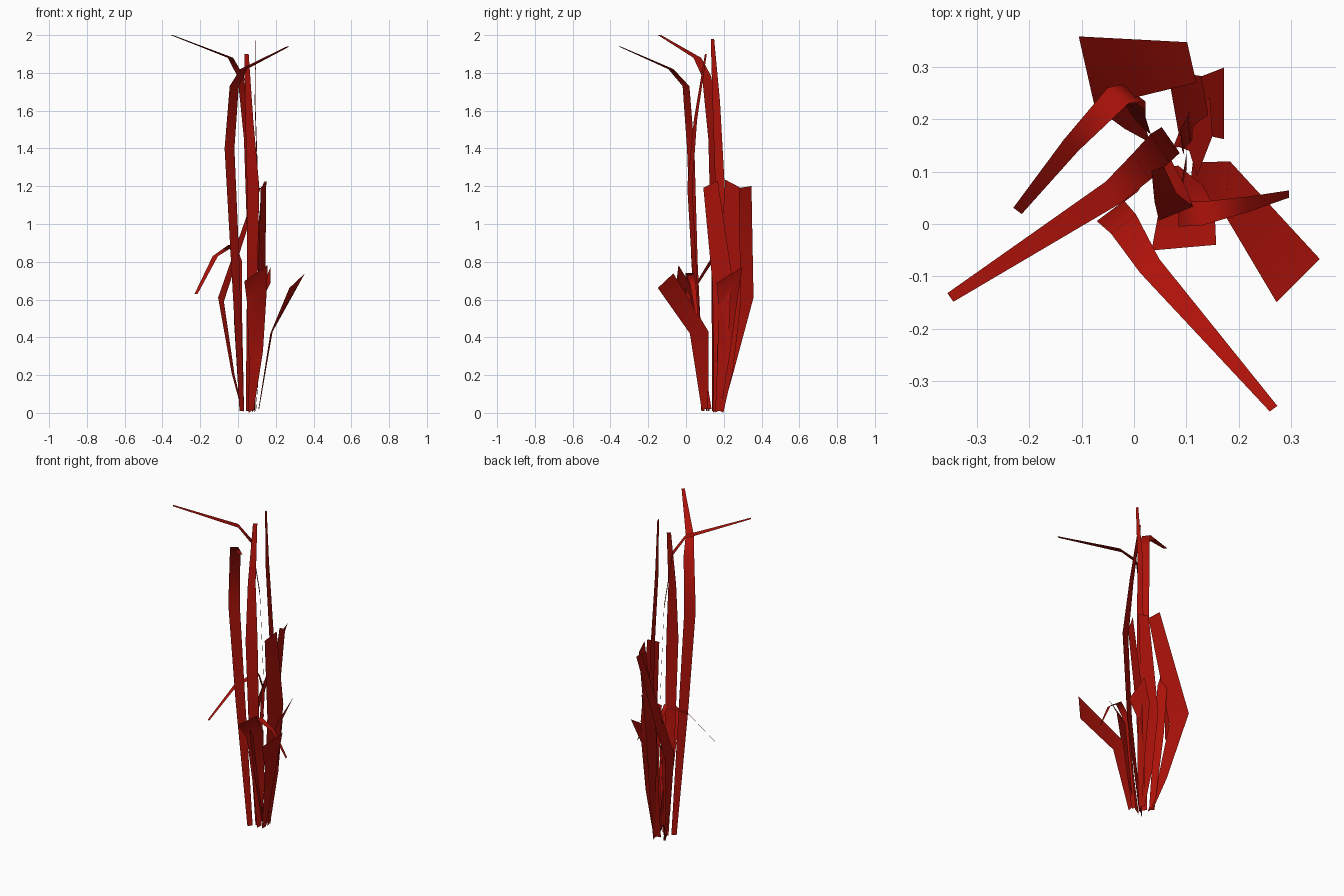
import bpy
from mathutils import Vector

red = bpy.data.materials.new("leaf_red")
red.diffuse_color = (0.42, 0.006, 0.003, 1)


def blade(name, across, sections, tip_across=None):
    """Leaf strip: sections are (x, y, z, width), across is the width direction."""
    verts = []
    for i, (x, y, z, w) in enumerate(sections):
        last = i == len(sections) - 1
        d = Vector(tip_across if last and tip_across else across).normalized()
        c = Vector((x, y, z))
        verts += [c - d * w / 2, c + d * w / 2]
    faces = [(2 * i, 2 * i + 1, 2 * i + 3, 2 * i + 2) for i in range(len(sections) - 1)]
    mesh = bpy.data.meshes.new(name)
    mesh.from_pydata(verts, [], faces)
    mesh.shade_smooth()
    mesh.materials.append(red)
    bpy.context.collection.objects.link(bpy.data.objects.new(name, mesh))


# Tall leaves with bent-over tips
blade("tall_leaf_left", (0.57, -0.82, 0), [
    (0.05, 0.15, 0.01, 0.03), (0.07, 0.16, 0.8, 0.06), (0.05, 0.145, 1.45, 0.065),
    (0.015, 0.11, 1.78, 0.06), (-0.04, 0.06, 1.88, 0.05), (-0.35, -0.14, 2.0, 0.02)])
blade("tall_leaf_front", (0.8, 0.6, 0), [
    (0.02, 0.09, 0.01, 0.03), (-0.015, 0.045, 0.8, 0.055), (-0.045, 0.025, 1.4, 0.065),
    (-0.02, 0.0, 1.73, 0.06), (0.03, -0.08, 1.82, 0.045), (0.266, -0.352, 1.94, 0.018)])

# Tall upright leaves
blade("upright_leaf_front", (0.92, 0.38, 0), [
    (0.055, 0.12, 0.01, 0.03), (0.075, 0.05, 0.65, 0.06), (0.08, 0.02, 1.2, 0.07),
    (0.06, 0.05, 1.55, 0.045), (0.045, 0.105, 1.9, 0.025)])
blade("upright_leaf_back", (0.1, -1, 0), [
    (0.09, 0.18, 0.01, 0.03), (0.11, 0.195, 0.65, 0.06), (0.105, 0.18, 1.2, 0.05),
    (0.09, 0.16, 1.65, 0.04), (0.095, 0.14, 1.98, 0.018)])

# Broad leaves of medium height
blade("broad_leaf_right", (0.35, 0.9, 0.45), [
    (0.08, 0.16, 0.01, 0.04), (0.1, 0.185, 0.3, 0.09), (0.125, 0.19, 0.72, 0.12),
    (0.135, 0.13, 1.21, 0.09)])
blade("broad_leaf_back_right", (-0.15, 0.85, -0.45), [
    (0.09, 0.18, 0.01, 0.04), (0.08, 0.21, 0.25, 0.09), (0.075, 0.23, 0.62, 0.14),
    (0.135, 0.245, 1.215, 0.085)])
blade("broad_leaf_back", (-0.22, 0.97, 0.15), [
    (0.025, 0.175, 0.01, 0.04), (-0.025, 0.215, 0.2, 0.07), (-0.09, 0.29, 0.6, 0.14),
    (0.11, 0.308, 1.195, 0.08)])

# Short broad leaves opening outwards
blade("short_leaf_right", (0.12, 1, 0.1), [
    (0.11, 0.1, 0.02, 0.035), (0.177, 0.07, 0.425, 0.1), (0.313, -0.108, 0.7, 0.14)],
    (0.68, 0.68, 0.64))
blade("short_leaf_front", (0.8, 0.07, 0.55), [
    (0.07, 0.11, 0.01, 0.035), (0.095, 0.07, 0.3, 0.09), (0.1, 0.025, 0.63, 0.13),
    (0.095, -0.045, 0.74, 0.15)])
blade("short_leaf_back", (0, 0.82, 0.5), [
    (0.095, 0.17, 0.01, 0.035), (0.115, 0.2, 0.3, 0.08), (0.115, 0.225, 0.6, 0.12),
    (0.172, 0.23, 0.73, 0.16)])

# Narrow drooping leaves
blade("drooping_leaf_left", (0.8, -0.6, 0), [
    (0.02, 0.18, 0.01, 0.03), (0.0, 0.22, 0.5, 0.055), (0.0, 0.25, 0.8, 0.055),
    (-0.03, 0.245, 0.89, 0.05), (-0.12, 0.15, 0.83, 0.035), (-0.222, 0.025, 0.63, 0.02)])
blade("drooping_leaf_right", (0, 1, 0), [
    (0.1, 0.12, 0.02, 0.03), (0.09, 0.05, 0.4, 0.05), (0.085, 0.02, 0.68, 0.05),
    (0.13, 0.02, 0.74, 0.045), (0.215, 0.037, 0.68, 0.03), (0.295, 0.057, 0.52, 0.014)])
